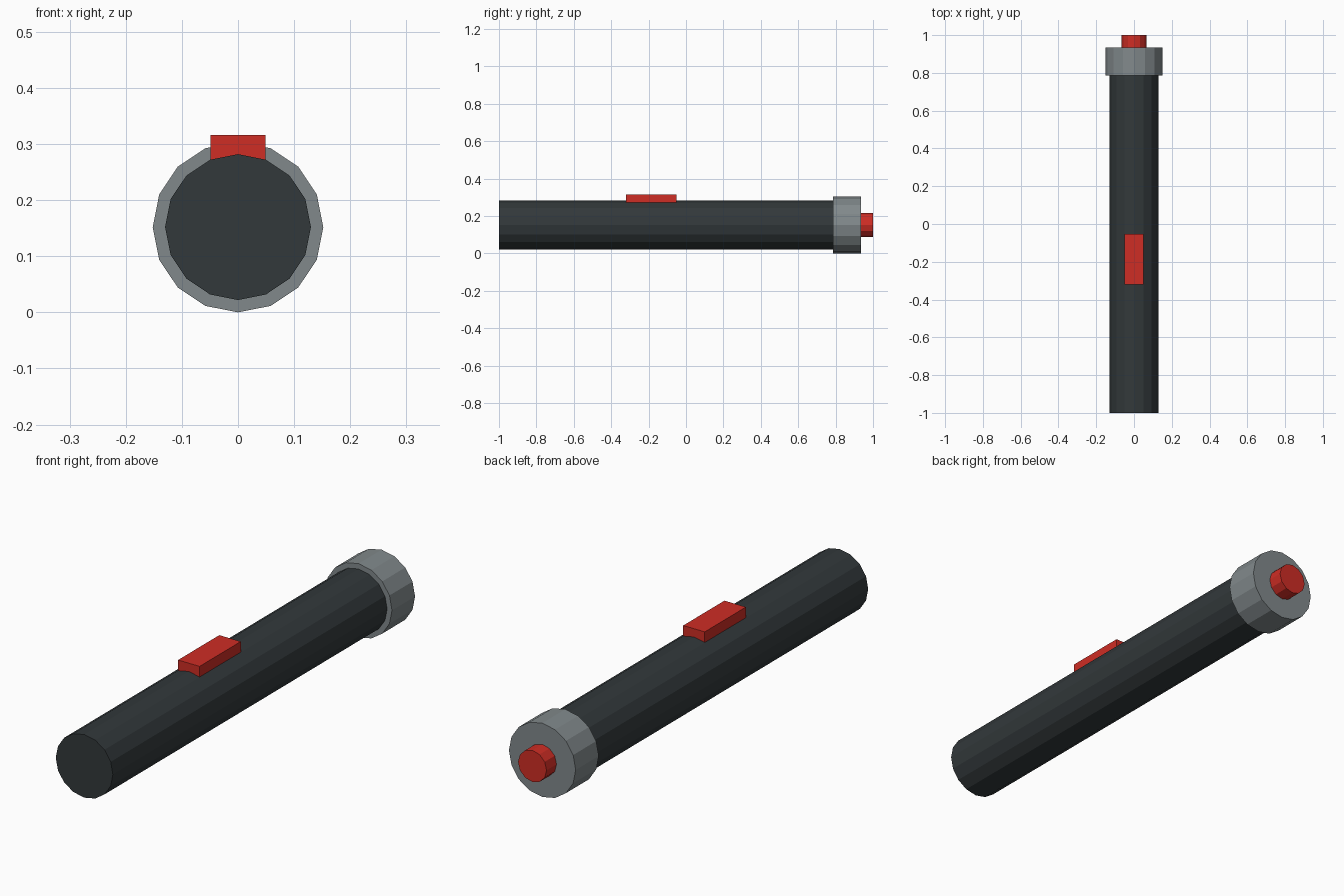
import bpy, bmesh, math
from mathutils import Matrix

if "Cube" in bpy.data.objects:
    bpy.data.objects.remove(bpy.data.objects["Cube"])

AXIS_Z = 0.152  # height of the long axis


def material(name, rgb):
    m = bpy.data.materials.new(name)
    m.diffuse_color = (*rgb, 1)
    m.use_nodes = True
    m.node_tree.nodes["Principled BSDF"].inputs["Base Color"].default_value = m.diffuse_color
    return m


def finish(name, bm, mat):
    mesh = bpy.data.meshes.new(name)
    bm.to_mesh(mesh)
    bm.free()
    mesh.materials.append(mat)
    obj = bpy.data.objects.new(name, mesh)
    bpy.context.collection.objects.link(obj)


def cylinder_y(name, radius, y0, y1, sides, mat):
    bm = bmesh.new()
    place = Matrix.Translation((0, (y0 + y1) / 2, AXIS_Z)) @ Matrix.Rotation(math.pi / 2, 4, 'X')
    bmesh.ops.create_cone(bm, cap_ends=True, segments=sides, radius1=radius,
                          radius2=radius, depth=y1 - y0, matrix=place)
    finish(name, bm, mat)


def box(name, lo, hi, mat):
    bm = bmesh.new()
    mid = [(a + b) / 2 for a, b in zip(lo, hi)]
    size = [b - a for a, b in zip(lo, hi)]
    bmesh.ops.create_cube(bm, size=1, matrix=Matrix.Translation(mid) @ Matrix.Diagonal((*size, 1)))
    finish(name, bm, mat)


dark = material("dark_casing", (0.032, 0.04, 0.043))
grey = material("grey_collar", (0.22, 0.25, 0.26))
red = material("red_button", (0.62, 0.026, 0.018))

# Long tube, end collar and round end button
cylinder_y("tube_body", 0.13, -1.0, 0.785, 16, dark)
cylinder_y("end_collar", 0.152, 0.785, 0.935, 16, grey)
cylinder_y("end_button", 0.065, 0.935, 1.0, 12, red)

# Slide switch sunk slightly into the top of the tube
box("top_switch", (-0.049, -0.32, 0.27), (0.049, -0.052, 0.316), red)
